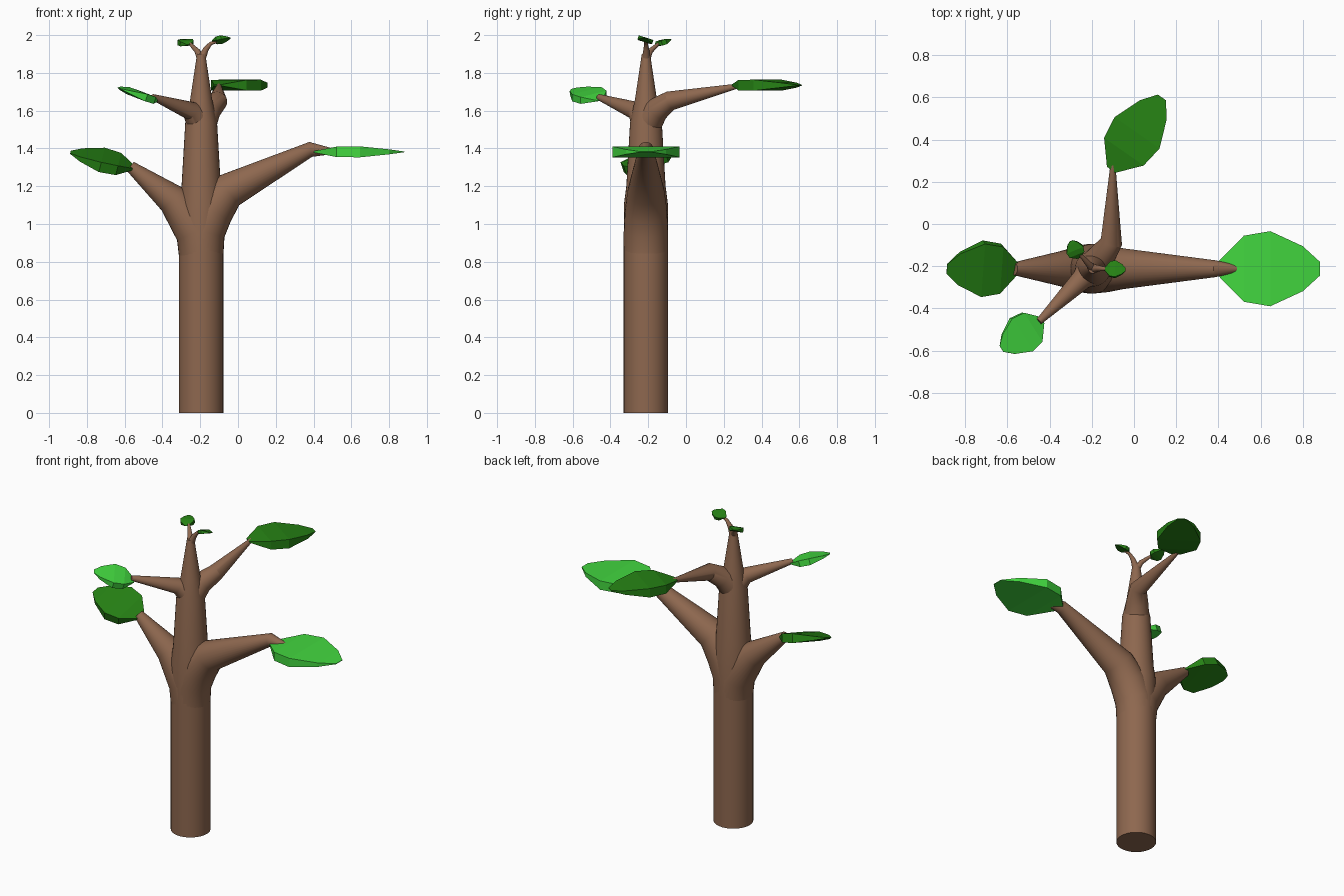
import bpy, bmesh, math
from mathutils import Vector

if "Cube" in bpy.data.objects:
    bpy.data.objects.remove(bpy.data.objects["Cube"])


def material(name, rgb):
    m = bpy.data.materials.new(name)
    m.diffuse_color = (*rgb, 1)
    m.use_nodes = True
    m.node_tree.nodes["Principled BSDF"].inputs["Base Color"].default_value = m.diffuse_color
    return m


BARK = material("bark brown", (0.27, 0.137, 0.078))
BRIGHT = material("bright green", (0.055, 0.68, 0.05))
DARK = material("dark green", (0.019, 0.22, 0.007))


def finish(bm, name, mat, smooth):
    bmesh.ops.recalc_face_normals(bm, faces=bm.faces)
    me = bpy.data.meshes.new(name)
    bm.to_mesh(me)
    bm.free()
    me.materials.append(mat)
    ob = bpy.data.objects.new(name, me)
    bpy.context.collection.objects.link(ob)
    if smooth:
        bpy.ops.object.select_all(action='DESELECT')
        ob.select_set(True)
        bpy.context.view_layer.objects.active = ob
        bpy.ops.object.shade_smooth_by_angle(angle=math.radians(30))


def loft(bm, rings):
    """Bridge rings of equal length and cap both ends."""
    vs = [[bm.verts.new(p) for p in r] for r in rings]
    n = len(vs[0])
    for a, b in zip(vs, vs[1:]):
        for i in range(n):
            j = (i + 1) % n
            bm.faces.new((a[i], a[j], b[j], b[i]))
    bm.faces.new(vs[0])
    bm.faces.new(vs[-1])


def limb(name, nodes, sides=32):
    """Tapered tube through (x, y, z, radius) nodes."""
    pts = [Vector(n[:3]) for n in nodes]
    start, end = pts[0], pts[-1]
    flat = Vector((end.x - start.x, end.y - start.y, 0))
    side = Vector((0, 1, 0)) if flat.length < 1e-4 else Vector((-flat.y, flat.x, 0)).normalized()
    rings = []
    for k, p in enumerate(pts):
        t = Vector()
        if k:
            t += (p - pts[k - 1]).normalized()
        if k < len(pts) - 1:
            t += (pts[k + 1] - p).normalized()
        t.normalize()
        u = (side - t * side.dot(t)).normalized()
        v = t.cross(u)
        r = nodes[k][3]
        rings.append([p + r * (u * math.cos(a) + v * math.sin(a))
                      for a in (2 * math.pi * i / sides for i in range(sides))])
    bm = bmesh.new()
    loft(bm, rings)
    finish(bm, name, BARK, True)


# leaf sections: position along, half width, half thickness (as fractions)
LEAF = [(0, .19, .12), (.25, .88, .95), (.51, 1, 1), (.83, .6, .45), (1, .18, .06)]


def leaf(name, base, tip, normal, half_width, half_thick, mat):
    a, b = Vector(base), Vector(tip)
    t = (b - a).normalized()
    n = Vector(normal)
    n = (n - t * n.dot(t)).normalized()
    w = n.cross(t)
    rings = []
    for s, hw, ht in LEAF:
        c = a.lerp(b, s)
        rings.append([c + w * half_width * hw * i + n * half_thick * ht * j
                      for i, j in ((1, 1), (-1, 1), (-1, -1), (1, -1))])
    bm = bmesh.new()
    loft(bm, rings)
    finish(bm, name, mat, False)


X, Y = -0.195, -0.212

# trunk and its thinning top
limb("trunk", [(X, Y, 0, .118), (X, Y, .85, .118), (X, Y, 1.1, .117), (X, Y, 1.2, .104),
               (X, Y, 1.54, .084), (X, Y, 1.66, .058), (X, Y, 1.9, .022)])

# two large lower branches
limb("left_branch", [(X, Y, .83, .117), (-.215, Y, .96, .117),
                     (-.345, Y, 1.13, .083), (-.57, Y, 1.305, .03)])
limb("right_branch", [(X, Y, .83, .117), (-.185, Y, .96, .117), (-.135, Y, 1.07, .112),
                      (-.055, Y, 1.175, .097), (.385, Y, 1.395, .04), (.487, Y, 1.386, .018)])

# two thinner upper branches
limb("front_branch", [(-.195, Y, 1.53, .078), (-.25, -.265, 1.6, .05),
                      (-.45, -.462, 1.672, .016)])
limb("back_branch", [(X, Y, 1.52, .08), (-.155, -.155, 1.605, .066),
                     (-.107, -.085, 1.652, .052), (-.1, .28, 1.732, .012)])

# forked twigs at the top
limb("left_twig", [(X, Y, 1.87, .023), (-.215, -.19, 1.915, .015),
                   (-.255, -.145, 1.955, .008)], 16)
limb("right_twig", [(X, Y, 1.87, .023), (-.17, -.21, 1.925, .015),
                    (-.145, -.212, 1.955, .01), (-.1, -.215, 1.972, .007)], 16)

# leaves
leaf("right_leaf", (.4, Y, 1.382), (.882, Y, 1.382), (0, 0, 1), .178, .029, BRIGHT)
leaf("left_leaf", (-.548, Y, 1.297), (-.887, Y, 1.38), (.2, -.3, .93), .132, .028, DARK)
leaf("front_leaf", (-.435, -.455, 1.655), (-.628, -.592, 1.718), (.36, 0, .93), .094, .02, BRIGHT)
leaf("back_leaf", (-.108, .257, 1.735), (.132, .6, 1.735), (0, 0, 1), .13, .029, DARK)
leaf("top_left_leaf", (-.262, -.162, 1.948), (-.298, -.08, 1.978), (.1, -.4, .9), .043, .014, DARK)
leaf("top_right_leaf", (-.138, -.213, 1.968), (-.04, -.216, 1.984), (0, .3, .95), .041, .011, DARK)
